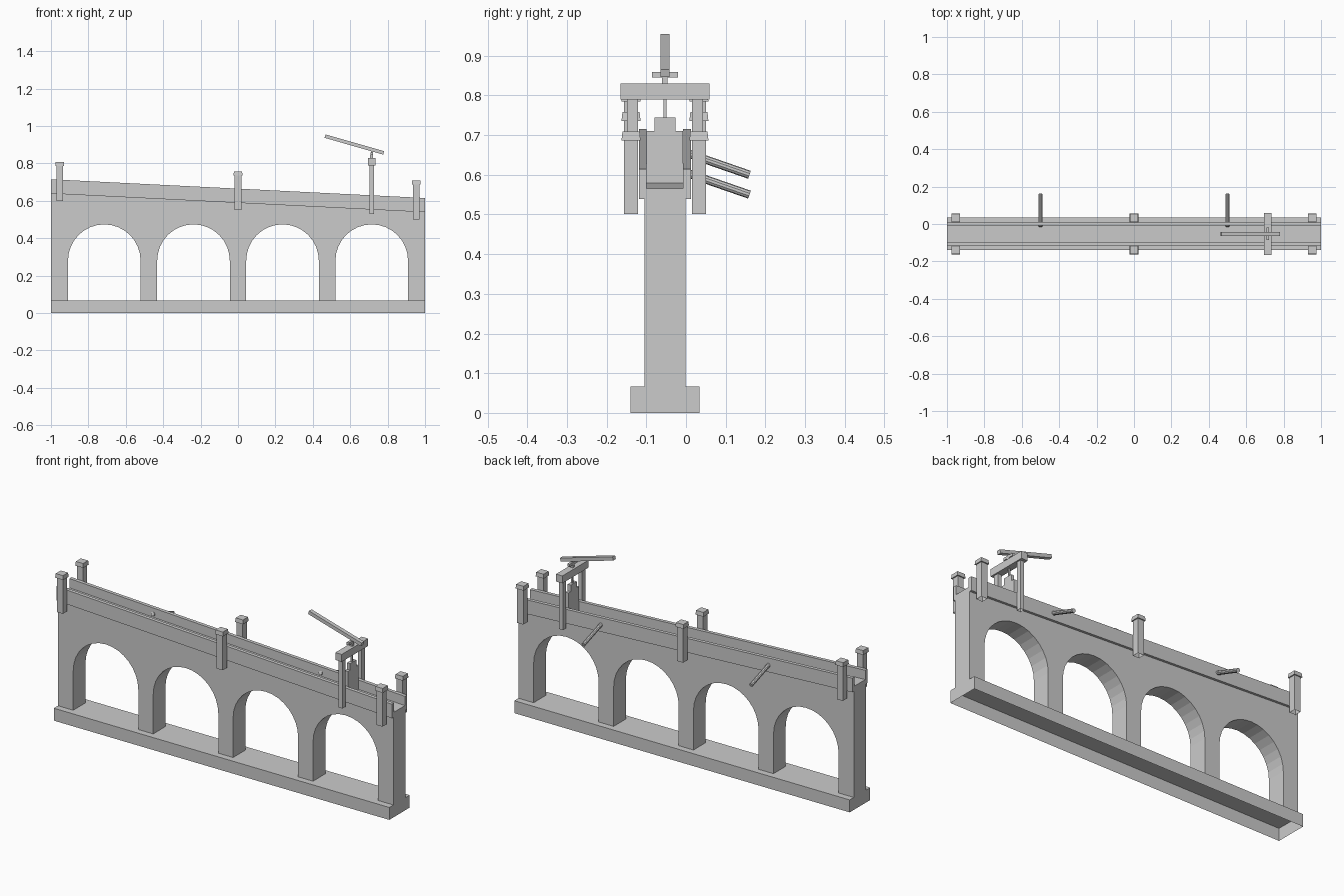
import bpy, bmesh, math
from mathutils import Matrix, Vector

if "Cube" in bpy.data.objects:
    bpy.data.objects.remove(bpy.data.objects["Cube"])

YC = -0.053                      # centre plane of the wall


def finish(name, bm):
    bmesh.ops.recalc_face_normals(bm, faces=bm.faces)
    me = bpy.data.meshes.new(name)
    bm.to_mesh(me)
    bm.free()
    ob = bpy.data.objects.new(name, me)
    bpy.context.collection.objects.link(ob)
    return ob


def box(name, x, y, z, open_bottom=False):
    bm = bmesh.new()
    bmesh.ops.create_cube(bm, size=1)
    for v in bm.verts:
        v.co = [r[0] + (c + 0.5) * (r[1] - r[0]) for c, r in zip(v.co, (x, y, z))]
    if open_bottom:
        bm.normal_update()
        low = [f for f in bm.faces if f.normal.z < -0.9]
        bmesh.ops.delete(bm, geom=low, context='FACES_ONLY')
    return finish(name, bm)


def extrude(name, pts, vec):
    bm = bmesh.new()
    f = bm.faces.new([bm.verts.new(p) for p in pts])
    r = bmesh.ops.extrude_face_region(bm, geom=[f], use_keep_orig=True)
    bmesh.ops.translate(bm, vec=vec, verts=[v for v in r['geom'] if isinstance(v, bmesh.types.BMVert)])
    return finish(name, bm)


def slope(x):                    # underside of the trough
    return 0.589 - 0.05 * x


# Base, open underneath
box("base", (-1, 1), (-0.14, 0.034), (0, 0.067), True)

# Arcade wall with four arches
R, SPRING, N = 0.194, 0.28, 16
prof = [(-1, 0.067)]
for cx in (-0.715, -0.238, 0.238, 0.715):
    prof.append((cx - R, 0.067))
    for i in range(N + 1):
        a = math.pi * (1 - i / N)
        prof.append((cx + R * math.cos(a), SPRING + R * math.sin(a)))
    prof.append((cx + R, 0.067))
prof += [(1, 0.067), (1, slope(1)), (-1, slope(-1))]
extrude("arcade_wall", [(x, -0.105, z) for x, z in prof], (0, 0.104, 0))

# Sloping U-shaped trough
u = [(-0.118, 0), (0.012, 0), (0.012, 0.076), (-0.007, 0.076),
     (-0.007, 0.026), (-0.099, 0.026), (-0.099, 0.076), (-0.118, 0.076)]
extrude("trough", [(-1, y, slope(-1) + z) for y, z in u], (2, 0, slope(1) - slope(-1)))

# Capped side posts
for x in (-0.953, 0, 0.953):
    z = 0.55 - 0.0515 * x
    for s in (-1, 1):
        y = YC + s * 0.0855
        box("post", (x - 0.018, x + 0.018), (y - 0.018, y + 0.018), (z, z + 0.186), True)
        cap = box("post_cap", (x - 0.024, x + 0.024), (y - 0.024, y + 0.024), (z + 0.186, z + 0.208))
        for v in cap.data.vertices:          # slight taper at the top
            if v.co.z > z + 0.2:
                v.co.x += (x - v.co.x) * 0.1
                v.co.y += (y - v.co.y) * 0.1

# Sluice gate frame
GX = 0.715
for s in (-1, 1):
    y = YC + s * 0.082
    box("gate_upright", (GX - 0.011, GX + 0.011), (y - 0.0135, y + 0.0135), (0.53, 0.79), True)
box("gate_crossbar", (GX - 0.019, GX + 0.019), (-0.165, 0.059), (0.79, 0.83))

# Sluice gate and lifting gear
box("gate_panel", (GX - 0.009, GX + 0.009), (-0.099, -0.007), (0.575, 0.71))
box("gate_block", (GX - 0.009, GX + 0.009), (YC - 0.026, YC + 0.026), (0.71, 0.745))
box("gate_rod", (GX - 0.004, GX + 0.004), (YC - 0.004, YC + 0.004), (0.745, 0.865))
box("lever_bracket", (GX - 0.008, GX + 0.008), (YC - 0.007, YC + 0.007), (0.83, 0.846))
box("lever_pin", (GX - 0.007, GX + 0.007), (YC - 0.033, YC + 0.033), (0.845, 0.859))
lever = box("lever", (-0.163, 0.163), (-0.011, 0.011), (-0.0095, 0.0095))
lever.data.transform(Matrix.Translation((0.622, YC, 0.901)) @ Matrix.Rotation(math.radians(16), 4, 'Y'))

# Outlet pipes on the back, dipping outwards
for x in (-0.5, 0.5):
    a = Vector((x, -0.013, 0.66 - (0.05 if x > 0 else 0)))
    b = a + Vector((0, 0.173, -0.06))
    bm = bmesh.new()
    m = Matrix.Translation((a + b) / 2) @ (b - a).to_track_quat('Z', 'Y').to_matrix().to_4x4()
    bmesh.ops.create_cone(bm, cap_ends=True, segments=10, radius1=0.0105, radius2=0.0105,
                          depth=(b - a).length, matrix=m)
    finish("outlet_pipe", bm)
